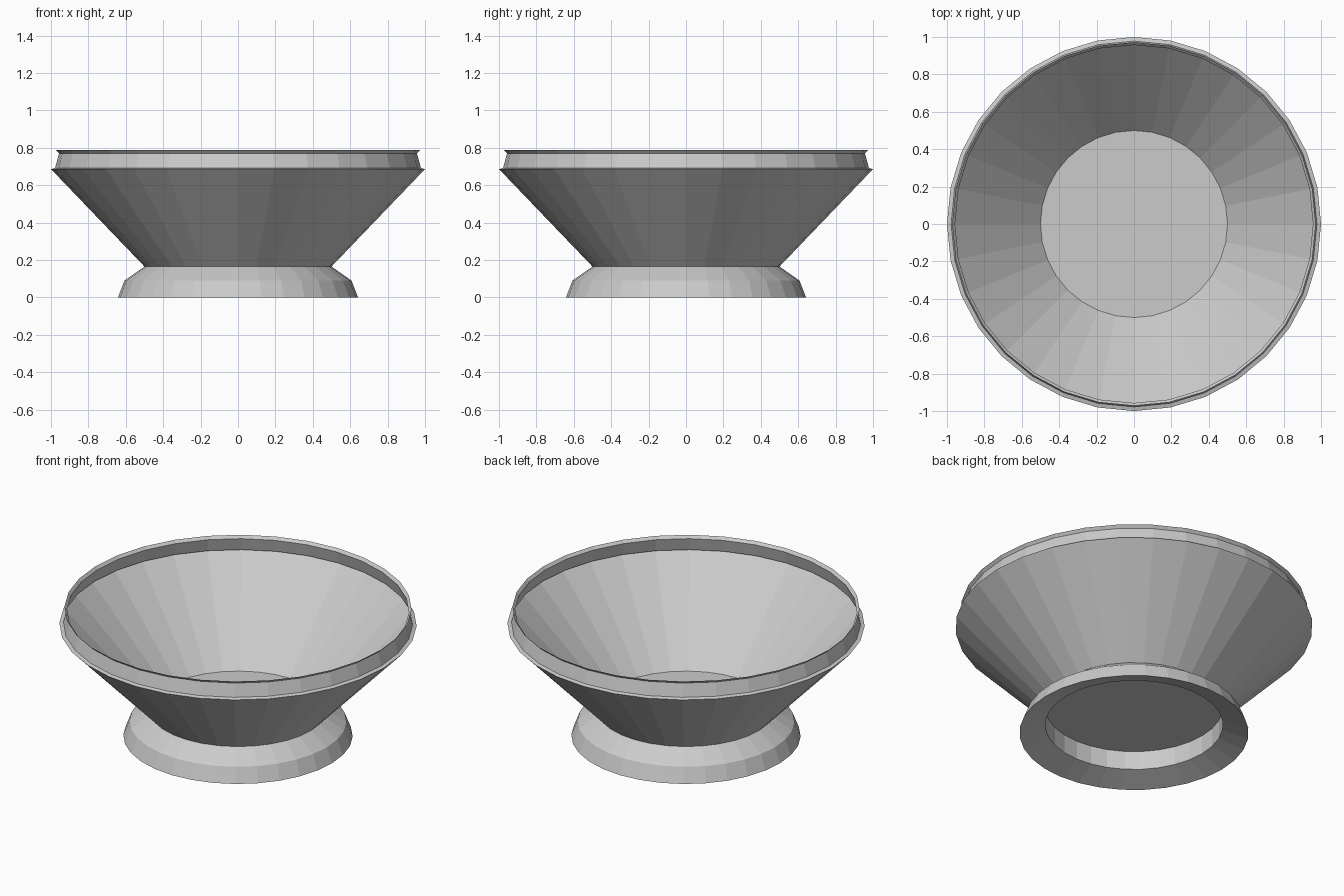
import bpy, bmesh
from math import cos, sin, tau

if "Cube" in bpy.data.objects:
    bpy.data.objects.remove(bpy.data.objects["Cube"])

SIDES = 32


def lathe(name, profile, cap_start=False):
    """Spin a (radius, z) profile around z into a flat-faced shell."""
    bm = bmesh.new()
    rings = [[bm.verts.new((r * cos(tau * i / SIDES), r * sin(tau * i / SIDES), z))
              for i in range(SIDES)] for r, z in profile]
    for lower, upper in zip(rings, rings[1:]):
        for i in range(SIDES):
            j = (i + 1) % SIDES
            bm.faces.new((lower[i], lower[j], upper[j], upper[i]))
    if cap_start:
        bm.faces.new(rings[0][::-1])
    mesh = bpy.data.meshes.new(name)
    bm.to_mesh(mesh)
    bm.free()
    obj = bpy.data.objects.new(name, mesh)
    bpy.context.collection.objects.link(obj)
    return obj


# Thin conical bowl with a flat floor
lathe("bowl", [(0.5, 0.165), (1.0, 0.686)], cap_start=True)

# Rim: narrow ledge, inward-leaning band and small flared lip
lathe("rim", [(1.0, 0.686), (0.978, 0.692), (0.957, 0.77), (0.972, 0.787)])

# Hollow foot: inner wall, sloping underside, outer flare up to the neck
lathe("foot", [(0.498, 0.165), (0.498, 0.05), (0.642, 0.0),
               (0.607, 0.09), (0.5, 0.165)])
